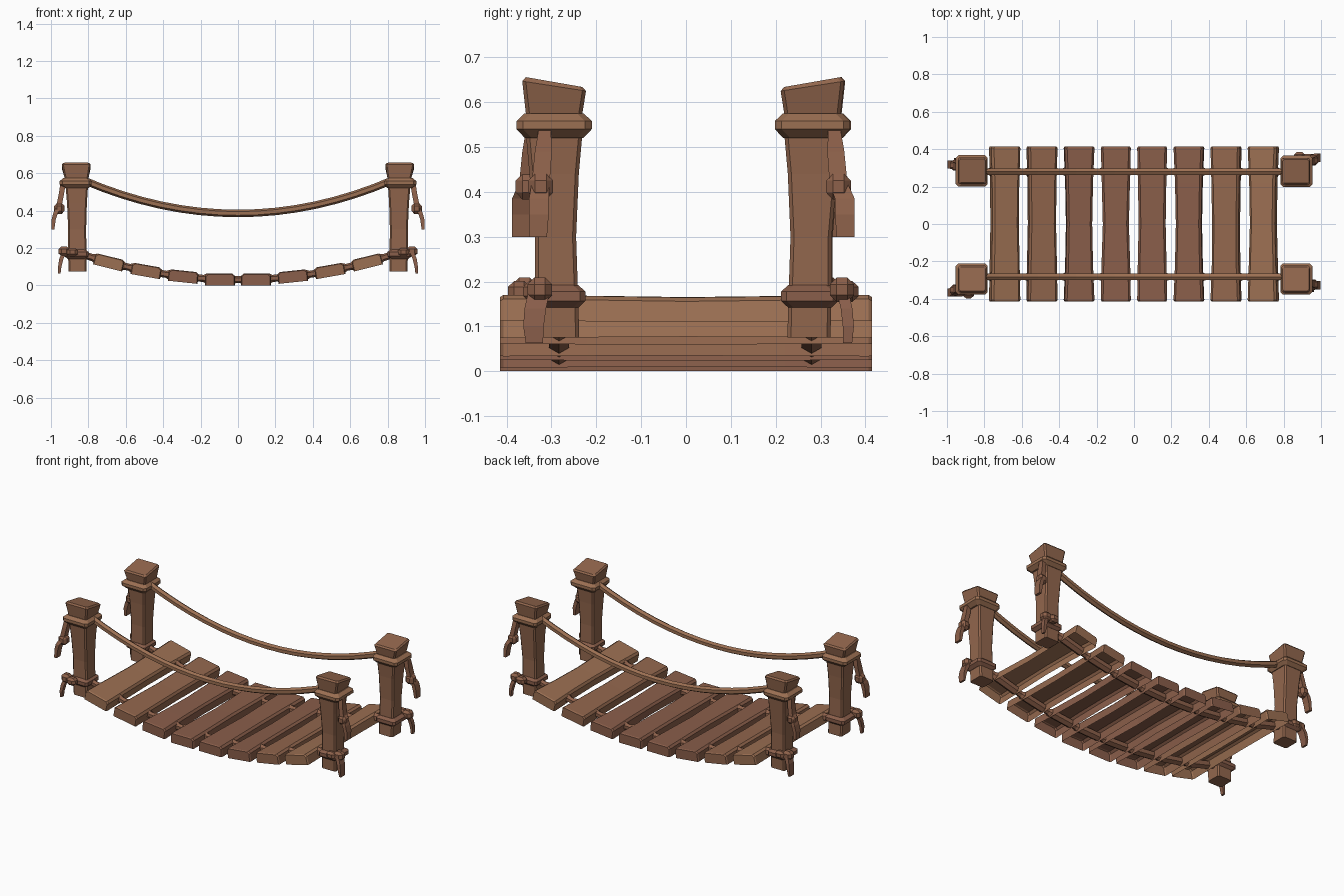
import bpy, bmesh, math, random
from mathutils import Vector, Matrix

if "Cube" in bpy.data.objects:
    bpy.data.objects.remove(bpy.data.objects["Cube"])

random.seed(4)


def material(name, col):
    m = bpy.data.materials.new(name)
    m.diffuse_color = (*col, 1)
    m.use_nodes = True
    m.node_tree.nodes["Principled BSDF"].inputs["Base Color"].default_value = m.diffuse_color
    return m


LIGHT = material("light_wood", (0.33, 0.16, 0.085))
MID = material("mid_wood", (0.29, 0.135, 0.075))
RED = material("red_wood", (0.255, 0.113, 0.069))
ROPE = material("rope_brown", (0.27, 0.12, 0.069))


def finish(name, bm, mat, matrix=None):
    bmesh.ops.recalc_face_normals(bm, faces=bm.faces[:])
    if matrix:
        bm.transform(matrix)
        if matrix.determinant() < 0:
            bmesh.ops.reverse_faces(bm, faces=bm.faces[:])
    me = bpy.data.meshes.new(name)
    bm.to_mesh(me)
    bm.free()
    me.materials.append(mat)
    ob = bpy.data.objects.new(name, me)
    bpy.context.collection.objects.link(ob)
    return ob


def loft(name, rings, mat, matrix=None, open_side=False):
    """Skin equal-length rings and cap the ends; open_side skips the last strip."""
    bm = bmesh.new()
    vs = [[bm.verts.new(p) for p in r] for r in rings]
    n = len(vs[0])
    for a, b in zip(vs, vs[1:]):
        for i in range(n - 1 if open_side else n):
            bm.faces.new((a[i], a[(i + 1) % n], b[(i + 1) % n], b[i]))
    bm.faces.new(vs[0])
    bm.faces.new(vs[-1])
    return finish(name, bm, mat, matrix)


def stack(name, rows, mat, chamfer=0.0, slant=0.0, matrix=None):
    """Loft of upright rectangles; rows are (z, cx, cy, half_x, half_y)."""
    rings = []
    for k, (z, cx, cy, hx, hy) in enumerate(rows):
        c = chamfer
        if c:
            pts = [(hx - c, hy), (hx, hy - c), (hx, c - hy), (hx - c, -hy),
                   (c - hx, -hy), (-hx, c - hy), (-hx, hy - c), (c - hx, hy)]
        else:
            pts = [(hx, hy), (hx, -hy), (-hx, -hy), (-hx, hy)]
        s = slant if k >= len(rows) - 2 else 0
        rings.append([(cx + x, cy + y, z + s * y / hy) for x, y in pts])
    return loft(name, rings, mat, matrix)


def knot(name, loc, size, matrix):
    """Blocky rounded knot: a cube with wide bevelled edges."""
    bm = bmesh.new()
    bmesh.ops.create_cube(bm, size=2)
    bmesh.ops.bevel(bm, geom=bm.edges[:], offset=.55, segments=1, affect='EDGES')
    bm.transform(Matrix.Translation(loc) @ Matrix.Diagonal((*size, 1)))
    finish(name, bm, ROPE, matrix)


def deck_z(x):
    return 0.031 + 0.195 * x * x


# posts with rope collars and hanging ends
def post(tag, sx, sy, cy, side_tail):
    M = Matrix.Diagonal((sx, sy, 1, 1))
    stack(tag + "_post", [
        (0.075, .858, cy - .008, .048, .048), (0.15, .859, cy - .006, .049, .048),
        (0.30, .860, cy - .003, .048, .046), (0.44, .861, cy, .053, .055),
        (0.53, .862, cy, .060, .063), (0.575, .863, cy, .064, .063),
        (0.636, .865, cy, .077, .071), (0.645, .865, cy, .070, .063)],
        MID, .008, .011, M)
    stack(tag + "_upper_collar", [
        (0.52, .864, cy, .066, .065), (0.54, .868, cy, .086, .084),
        (0.558, .868, cy, .086, .084), (0.575, .866, cy, .066, .066)],
        LIGHT, .015, 0, M)
    stack(tag + "_lower_collar", [
        (0.142, .862, cy - .006, .048, .048), (0.157, .864, cy - .006, .066, .064),
        (0.178, .864, cy - .006, .066, .064), (0.192, .862, cy - .006, .048, .048)],
        RED, .012, 0, M)
    # offsets place the ends at the corner or on the outer face
    a = cy + (.052 if side_tail else .024)
    d = .02 if side_tail else .01
    stack(tag + "_upper_rope_end", [
        (0.555, .934, a - .004, .014, .012), (0.49, .944, a, .014, .019),
        (0.42, .958, a + .006, .014, .020), (0.385, .976, a + d, .012, .022),
        (0.35, .986, a + d, .011, .022), (0.30, .990, a + d + .002, .008, .02)],
        ROPE, 0, 0, M)
    knot(tag + "_upper_knot", (.955, a + .006, .412), (.028, .028, .029), M)
    b = cy + (.066 if side_tail else .032)
    w = .013 if side_tail else .024
    stack(tag + "_lower_rope_end", [
        (0.185, .928, b, .012, w), (0.14, .945, b + .01, .011, w),
        (0.10, .953, b + .014, .009, w * .95), (0.063, .955, b + .012, .006, w * .8)],
        RED, 0, 0, M)
    knot(tag + "_lower_knot", (.930, b, .182), (.029, .027, .027), M)
    knot(tag + "_lower_knot_inner", (.885, b + .012, .178), (.030, .025, .023), M)


post("back_right", 1, 1, .282, True)
post("front_right", 1, -1, .294, False)
post("back_left", -1, 1, .284, False)
post("front_left", -1, -1, .294, True)


# ropes: six-sided tubes following a sag curve
def rope(name, stations, y, zf, mat):
    rings = []
    for x, r in stations:
        slope = (zf(x + .01) - zf(x - .01)) / .02
        n = Vector((-slope, 0, 1)).normalized()
        c = Vector((x, y, zf(x)))
        rings.append([c + r * (math.cos(t) * n + math.sin(t) * Vector((0, 1, 0)))
                      for t in [i * math.pi / 3 for i in range(6)]])
    loft(name, rings, mat)


deck_stations = [(-.85, .018)]
for i in range(9):
    g = -.79 + i * .1975
    deck_stations += [(g - .026, .026), (g - .012, .019), (g + .012, .019), (g + .026, .026)]
deck_stations.append((.85, .018))

for tag, y in (("back", .28), ("front", -.283)):
    rope(tag + "_hand_rope", [(-.83 + 1.66 * i / 16, .020) for i in range(17)],
         y, lambda x: .385 + .26 * x * x, LIGHT)
    rope(tag + "_deck_rope", deck_stations, y, deck_z, ROPE)

# planks: chamfered, open-bottomed boards, slightly waisted, tilted along the sag
for i in range(8):
    x = (-.69, -.491, -.293, -.097, .097, .293, .491, .69)[i]
    rings = []
    for y, w, h in ((-.415, .075, .027), (-.407, .080, .031), (-.22, .078, .030),
                    (0, .073, .028), (.22, .077, .030), (.407, .080, .031),
                    (.415, .075, .027)):
        if abs(y) < .3:
            w -= random.uniform(0, .006)
        c = .012
        rings.append([(w, y, -.031), (w, y, h - c), (w - c, y, h),
                      (c - w, y, h), (-w, y, h - c), (-w, y, -.031)])
    tilt = -math.atan(.36 * x) if abs(x) > .2 else 0
    M = Matrix.Translation((x, 0, deck_z(x) - (0 if tilt else .001))) @ Matrix.Rotation(tilt, 4, 'Y')
    loft("plank_%d" % (i + 1), rings,
         LIGHT if abs(x) > .6 else MID if abs(x) > .4 else RED, M, open_side=True)
